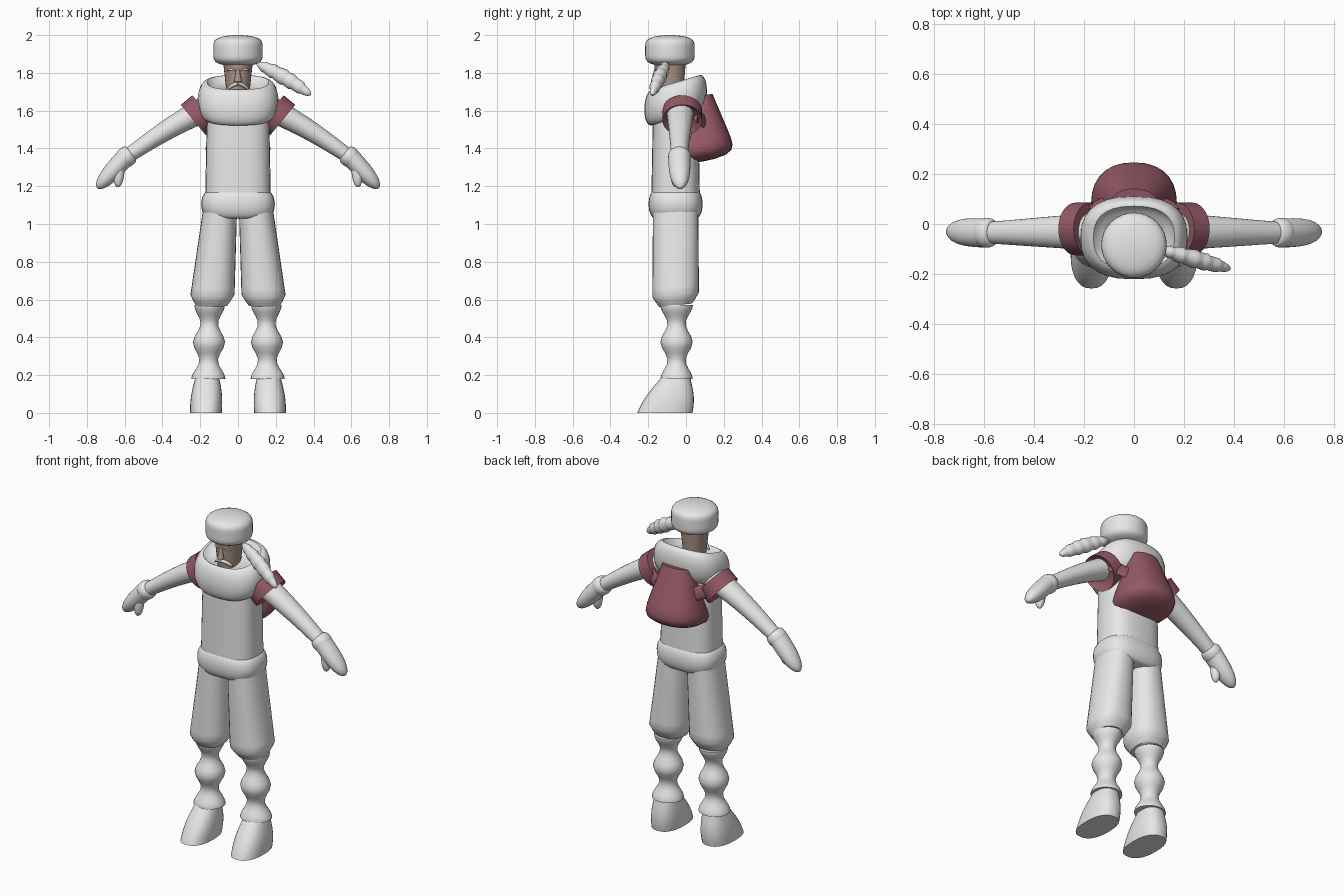
import bpy, bmesh, math
from mathutils import Vector

if "Cube" in bpy.data.objects:
    bpy.data.objects.remove(bpy.data.objects["Cube"], do_unlink=True)


def material(name, rgb):
    mat = bpy.data.materials.new(name)
    mat.use_nodes = True
    color = (*rgb, 1)
    mat.diffuse_color = color
    mat.node_tree.nodes["Principled BSDF"].inputs["Base Color"].default_value = color
    return mat


white = material("off_white", (0.8, 0.8, 0.8))
maroon = material("maroon", (0.3, 0.1, 0.13))
skin = material("skin", (0.42, 0.31, 0.25))


# Girth rules along a part, from its start (t = 0) to its end (t = 1)
def straight(t):
    return 1


def dome(t, power=2):
    return math.sqrt(max(0, 1 - abs(2 * t - 1) ** power))


def roll(t):
    return 0.76 + 0.24 * dome(t)


def round_end(t, power=3):
    return math.sqrt(max(0, 1 - t ** power))


def soft_box(t):
    return dome(t, power=5)


def rucksack_shape(t):
    return round_end(t, power=12)


def gathered_hem(t):
    return min(1, 0.7 + 3 * t)


def gaiter_shape(t):
    return 0.78 + 0.22 * math.cos(2 * math.tau * t)


def shoe_shape(t):
    return 1 + 0.12 * math.sin(math.pi * t)


def ridged(t, ridges=6):
    return dome(t) * (0.85 + 0.2 * (t * ridges % 1))


def superellipse(angle, squareness):
    """Point on a unit oval; higher squareness gives boxier sides."""
    return [math.copysign(abs(c) ** (2 / squareness), c)
            for c in (math.cos(angle), math.sin(angle))]


def sweep(name, mat, start, end, size, end_size=None, shape=straight, bow=0, tilt=0,
          squareness=2, steps=14, sides=28, hollow=False, mirror=False):
    """Sweep an oval of (width, depth) radii from start to end."""
    start, end = Vector(start), Vector(end)
    size, end_size = Vector(size), Vector(end_size or size)
    axis = (end - start).normalized()
    if abs(axis.z) > 0.8:  # upright parts keep level sections
        axis = Vector((0, 0, 1))
    depth_axis = Vector((0, 1, 0))
    depth_axis = (depth_axis - axis * axis.y).normalized()
    width_axis = depth_axis.cross(axis)
    depth_axis += axis * tilt

    bm = bmesh.new()
    loops = []
    for k in range(steps + 1):
        t = (1 - math.cos(math.pi * k / steps)) / 2
        centre = start.lerp(end, t)
        centre.z += bow * math.sin(math.pi * t)
        width, depth = size.lerp(end_size, t) * max(shape(t), 0.1)
        ring = []
        for i in range(sides):
            u, v = superellipse(math.tau * i / sides, squareness)
            ring.append(bm.verts.new(centre + width_axis * width * u + depth_axis * depth * v))
        loops.append(ring)
    for a, b in zip(loops, loops[1:]):
        for i in range(sides):
            bm.faces.new((a[i - 1], a[i], b[i], b[i - 1]))
    bm.faces.new(loops[0])
    end_cap = bm.faces.new(loops[-1])
    bmesh.ops.recalc_face_normals(bm, faces=bm.faces)
    if hollow:
        bmesh.ops.inset_individual(bm, faces=[end_cap], thickness=0.03, depth=-0.03)

    mesh = bpy.data.meshes.new(name)
    bm.to_mesh(mesh)
    bm.free()
    mesh.materials.append(mat)
    mesh.shade_smooth()
    mesh.set_sharp_from_angle(angle=math.radians(50))
    obj = bpy.data.objects.new(name, mesh)
    bpy.context.collection.objects.link(obj)
    if mirror:
        obj.modifiers.new("Mirror", "MIRROR").use_mirror_merge = False


# Tunic with rolled hem and tilted cowl collar
body_y = -0.055
sweep("tunic", white, start=(0, body_y, 1.06), end=(0, body_y, 1.6),
      size=(0.175, 0.13), end_size=(0.165, 0.12), squareness=2.8)
sweep("tunic_hem", white, start=(0, body_y, 1.03), end=(0, body_y, 1.18),
      size=(0.195, 0.143), shape=roll, squareness=2.8)
sweep("cowl_collar", white, start=(0, body_y, 1.56), end=(0, body_y, 1.75),
      size=(0.214, 0.166), shape=roll, tilt=0.3, squareness=2.5, hollow=True)

# Baggy trousers, gaiters and shoes
sweep("trousers", white, start=(0.14, body_y, 0.57), end=(0.095, body_y, 1.08),
      size=(0.12, 0.124), end_size=(0.09, 0.12), shape=gathered_hem, tilt=0.1,
      squareness=2.3, mirror=True)
sweep("gaiters", white, start=(0.157, -0.05, 0.18), end=(0.15, -0.05, 0.57),
      size=(0.09, 0.085), end_size=(0.08, 0.086), shape=gaiter_shape,
      steps=20, mirror=True)
sweep("shoes", white, start=(0.17, -0.112, 0), end=(0.162, -0.05, 0.2),
      size=(0.084, 0.146), end_size=(0.06, 0.07), shape=shoe_shape,
      squareness=2.4, mirror=True)

# Sleeves, cuffs and mittens
sweep("sleeves", white, start=(0.13, -0.03, 1.63), end=(0.59, -0.035, 1.355),
      size=(0.07, 0.078), end_size=(0.038, 0.042), bow=0.015, mirror=True)
sweep("cuffs", white, start=(0.565, -0.035, 1.375), end=(0.615, -0.035, 1.337),
      size=(0.055, 0.06), shape=roll, steps=8, mirror=True)
sweep("mittens", white, start=(0.6, -0.036, 1.35), end=(0.745, -0.03, 1.19),
      size=(0.05, 0.058), shape=round_end, mirror=True)
sweep("thumbs", white, start=(0.63, -0.05, 1.3), end=(0.635, -0.055, 1.195),
      size=(0.03, 0.03), shape=round_end, steps=10, sides=14, mirror=True)

# Rucksack with shoulder bands
sweep("rucksack", maroon, start=(0, 0.08, 1.68), end=(0, 0.08, 1.33),
      size=(0.09, 0.06), end_size=(0.2, 0.2), shape=rucksack_shape, tilt=0.15,
      squareness=2.3)
sweep("shoulder_bands", maroon, start=(0.175, -0.02, 1.6), end=(0.236, -0.02, 1.55),
      size=(0.105, 0.105), steps=4, hollow=True, mirror=True)
sweep("rear_straps", maroon, start=(0.215, 0.05, 1.58), end=(0.09, 0.11, 1.53),
      size=(0.04, 0.012), steps=4, sides=12, mirror=True)

# Head and facial features
head_y = -0.085
sweep("head", skin, start=(0, head_y, 1.69), end=(0, head_y, 1.87),
      size=(0.06, 0.07), end_size=(0.08, 0.085))
sweep("nose", skin, start=(0, -0.16, 1.82), end=(0, -0.168, 1.755),
      size=(0.008, 0.008), end_size=(0.02, 0.02), steps=6, sides=10)
sweep("moustache", white, start=(0, -0.168, 1.742), end=(0.06, -0.135, 1.708),
      size=(0.01, 0.012), shape=round_end, bow=0.008, steps=8, sides=10, mirror=True)
sweep("eyebrows", white, start=(0.01, -0.164, 1.812), end=(0.06, -0.14, 1.812),
      size=(0.006, 0.008), shape=dome, bow=0.006, steps=8, sides=10, mirror=True)

# Round fur hat with a ridged tail
sweep("fur_hat", white, start=(0, head_y, 1.835), end=(0, head_y, 2),
      size=(0.131, 0.131), shape=soft_box, steps=20, sides=32)
sweep("hat_tail", white, start=(0.1, -0.1, 1.85), end=(0.385, -0.18, 1.685),
      size=(0.042, 0.036), shape=ridged, bow=0.01, steps=40, sides=14)
